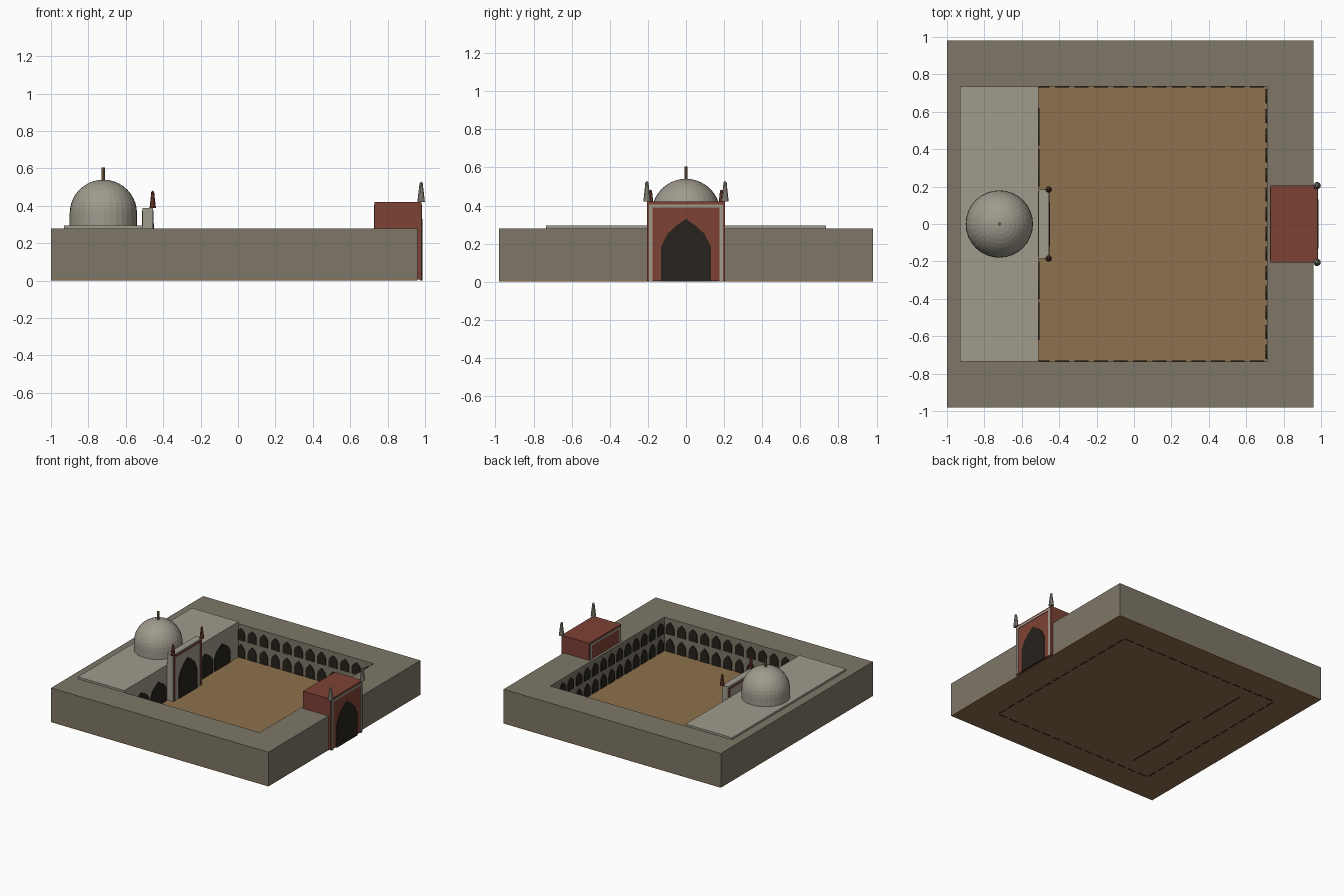
import bpy, bmesh
from math import sin, cos, pi

if "Cube" in bpy.data.objects:
    bpy.data.objects.remove(bpy.data.objects["Cube"])


def material(name, rgb):
    m = bpy.data.materials.new(name)
    m.diffuse_color = (*rgb, 1)
    m.use_nodes = True
    m.node_tree.nodes["Principled BSDF"].inputs["Base Color"].default_value = m.diffuse_color
    return m


STONE = material("wall_stone", (.21, .185, .14))
MARBLE = material("pale_marble", (.35, .325, .265))
RED = material("red_sandstone", (.21, .055, .035))
EARTH = material("court_paving", (.27, .165, .075))
DARK = material("niche_shadow", (.02, .016, .012))
GOLD = material("finial_metal", (.25, .16, .06))


def finish(name, bm, mat):
    bmesh.ops.recalc_face_normals(bm, faces=bm.faces)
    me = bpy.data.meshes.new(name)
    bm.to_mesh(me)
    bm.free()
    me.materials.append(mat)
    ob = bpy.data.objects.new(name, me)
    bpy.context.collection.objects.link(ob)
    return ob


def prism(bm, pts, offset):
    """Extrude a planar outline by an offset vector."""
    face = bm.faces.new([bm.verts.new(p) for p in pts])
    ext = bmesh.ops.extrude_face_region(bm, geom=[face], use_keep_orig=True)
    vs = [g for g in ext["geom"] if isinstance(g, bmesh.types.BMVert)]
    bmesh.ops.translate(bm, verts=vs, vec=offset)


def box(name, x0, x1, y0, y1, z0, z1, mat):
    bm = bmesh.new()
    prism(bm, [(x0, y0, z0), (x1, y0, z0), (x1, y1, z0), (x0, y1, z0)], (0, 0, z1 - z0))
    return finish(name, bm, mat)


def lathe(name, profile, x, y, n, mat):
    """Revolve (radius, z) points around a vertical axis."""
    bm = bmesh.new()
    rings = [[bm.verts.new((x + r * cos(2 * pi * i / n), y + r * sin(2 * pi * i / n), z))
              for i in range(n)] for r, z in profile]
    for a, b in zip(rings, rings[1:]):
        for i in range(n):
            j = (i + 1) % n
            bm.faces.new((a[i], a[j], b[j], b[i]))
    bm.faces.new(rings[0])
    bm.faces.new(rings[-1])
    bmesh.ops.remove_doubles(bm, verts=bm.verts, dist=1e-5)
    return finish(name, bm, mat)


def arch(bm, axis, plane, c, hw, z0, h, t=.006):
    """Pointed arch panel centred on a wall plane (normal along axis)."""
    half = [(1, 0), (1, .56), (.75, .76), (.4, .89)]
    outline = half + [(0, 1)] + [(-u, v) for u, v in reversed(half)]
    if axis == "x":
        prism(bm, [(plane - t, c + u * hw, z0 + v * h) for u, v in outline], (2 * t, 0, 0))
    else:
        prism(bm, [(c + u * hw, plane - t, z0 + v * h) for u, v in outline], (0, 2 * t, 0))


# Paved floor
box("courtyard_floor", -1, .96, -.98, .98, .001, .01, EARTH)

# Four wings as one hollow ring
X0, X1, Y = -.75, .71, .735
bm = bmesh.new()
outer = [(-1, -.98), (.96, -.98), (.96, .98), (-1, .98)]
inner = [(X0, -Y), (X1, -Y), (X1, Y), (X0, Y)]
loops = [[bm.verts.new((x, y, z)) for x, y in pts]
         for pts, z in ((outer, .01), (outer, .28), (inner, .28), (inner, .01))]
for k in range(4):
    a, b = loops[k], loops[(k + 1) % 4]
    for i in range(4):
        j = (i + 1) % 4
        bm.faces.new((a[i], a[j], b[j], b[i]))
finish("cloister_wings", bm, STONE)

# Two tiers of niches around the court
bm = bmesh.new()
N = 14
for z0, h in ((0, .12), (.15, .1)):
    for i in range(N):
        f = (i + .5) / N
        for p in (X0, X1):
            arch(bm, "x", p, -Y + 2 * Y * f, .038, z0, h)
        for p in (-Y, Y):
            arch(bm, "y", p, X0 + (X1 - X0) * f, .038, z0, h)
finish("cloister_niches", bm, DARK)

# Prayer hall with large arches
box("prayer_hall", -.93, -.51, -.735, .735, .005, .296, MARBLE)
bm = bmesh.new()
for y in (-.52, -.3, .3, .52):
    arch(bm, "x", -.51, y, .1, 0, .2)
finish("hall_arches", bm, DARK)

# Dome on a short drum, with finial
R = .18
profile = [(R, .29)] + [(R * cos(a * pi / 20), .36 + R * sin(a * pi / 20)) for a in range(11)]
lathe("dome", profile, -.72, 0, 32, MARBLE)
lathe("dome_finial", [(.009, .53), (.009, .605)], -.72, 0, 8, GOLD)


def portal(name, x0, x1, hw, h, body, trim, pin_h, pin_r):
    """Portal block with framed faces, a pointed arch and two pinnacles."""
    box(name + "_block", x0, x1, -hw, hw, .005, h, body)
    # Raised border on front and back faces
    a, b, c, d = hw * .86, hw * .95, h * .93, h * .967
    outline = [(-b, 0), (-b, d), (b, d), (b, 0), (a, 0), (a, c), (-a, c), (-a, 0)]
    bm = bmesh.new()
    for x in (x0, x1):
        prism(bm, [(x - .004, y, z) for y, z in outline], (.008, 0, 0))
    finish(name + "_border", bm, trim)
    bm = bmesh.new()
    arch(bm, "x", x1, 0, hw * .635, 0, h * .785)
    finish(name + "_arch", bm, DARK)
    # Corner pinnacles
    prof = [(pin_r, 0), (pin_r * .95, .1), (pin_r * .5, .8), (pin_r * .45, .92), (0, 1)]
    for side, y in (("left", -hw), ("right", hw)):
        lathe(f"{name}_pinnacle_{side}", [(r, h + z * pin_h) for r, z in prof],
              x1 - .001, y, 10, trim)


portal("entrance_gate", .73, .98, .205, .42, RED, MARBLE, .11, .02)
portal("hall_portal", -.51, -.455, .185, .388, MARBLE, RED, .095, .017)
